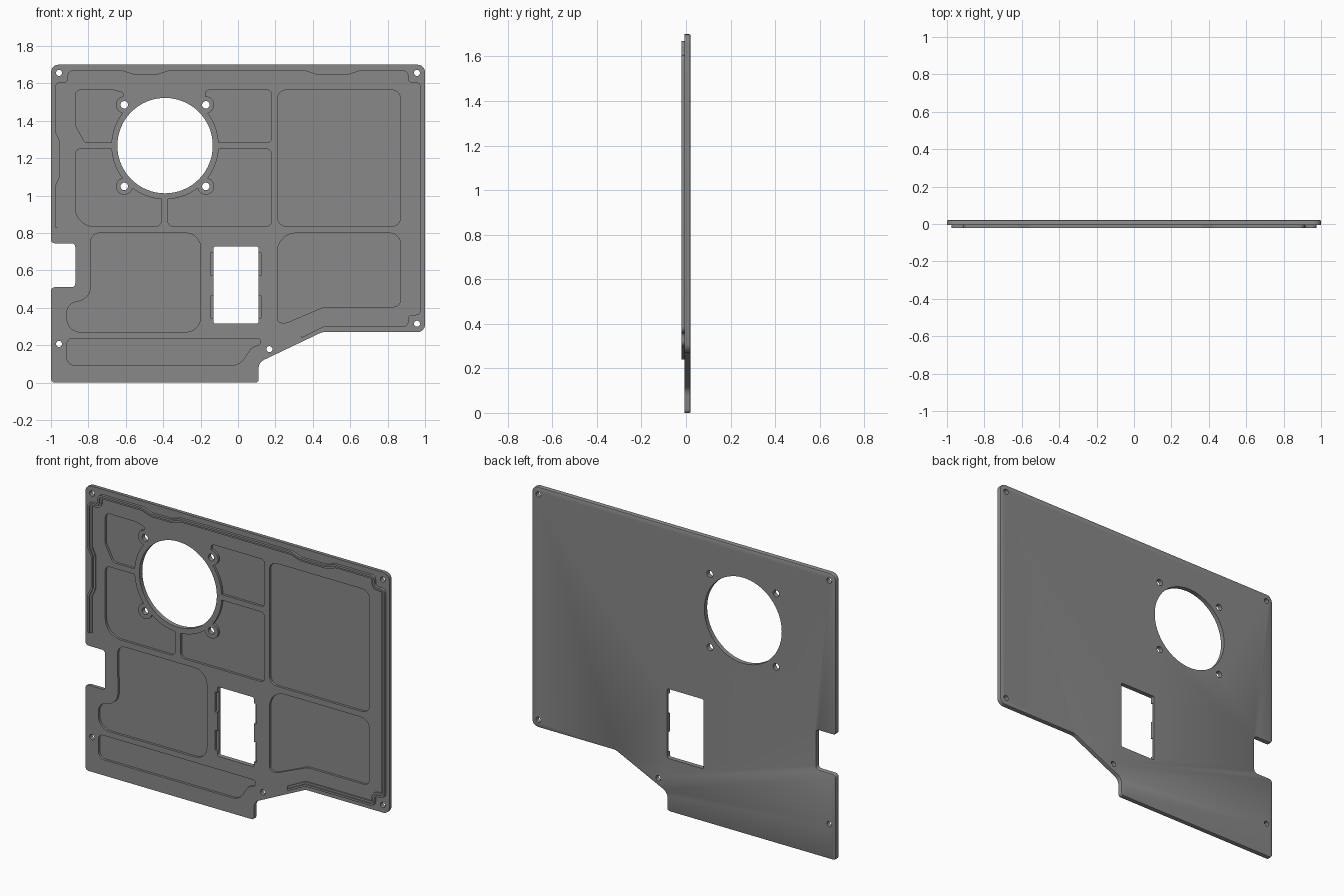
import bpy, bmesh, math
from mathutils import Vector

if "Cube" in bpy.data.objects:
    bpy.data.objects.remove(bpy.data.objects["Cube"])

FRONT, BACK, FLOOR, RIDGE = -0.006, 0.021, 0.008, -0.021

grey = bpy.data.materials.new("grey_metal")
grey.diffuse_color = (0.25, 0.25, 0.25, 1)
grey.use_nodes = True
grey.node_tree.nodes["Principled BSDF"].inputs["Base Color"].default_value = grey.diffuse_color


def fillet(points, closed=True, steps=5):
    """Round the corners of a path of (x, z, radius) points."""
    out, n = [], len(points)
    for i, (x, z, r) in enumerate(points):
        p = Vector((x, z))
        if r == 0 or (not closed and i in (0, n - 1)):
            out.append(p)
            continue
        a = Vector(points[i - 1][:2]) - p
        b = Vector(points[(i + 1) % n][:2]) - p
        half = a.angle(b) / 2
        la, lb = a.length, b.length
        a.normalize()
        b.normalize()
        t = min(r / math.tan(half), 0.48 * la, 0.48 * lb)
        r = t * math.tan(half)
        c = p + (a + b).normalized() * (r / math.sin(half))
        s, e = p + a * t - c, p + b * t - c
        sweep = math.atan2(s.x * e.y - s.y * e.x, s.dot(e))
        for k in range(steps + 1):
            ang = math.atan2(s.y, s.x) + sweep * k / steps
            out.append(c + Vector((math.cos(ang), math.sin(ang))) * r)
    return out


def circle(x, z, r, n=24):
    return [Vector((x + r * math.cos(k * math.tau / n),
                    z + r * math.sin(k * math.tau / n))) for k in range(n)]


def rect(x0, x1, z0, z1, r, low_left=None):
    return fillet([(x0, z0, low_left or r), (x1, z0, r), (x1, z1, r), (x0, z1, r)])


def prism(bm, path, y0, y1):
    """Extrude a closed path from y0 to y1."""
    f = bm.faces.new([bm.verts.new((p.x, y0, p.y)) for p in path])
    ext = bmesh.ops.extrude_face_region(bm, geom=[f])["geom"]
    bmesh.ops.translate(bm, vec=(0, y1 - y0, 0),
                        verts=[v for v in ext if isinstance(v, bmesh.types.BMVert)])


def finish(bm, name):
    bmesh.ops.recalc_face_normals(bm, faces=bm.faces)
    me = bpy.data.meshes.new(name)
    bm.to_mesh(me)
    bm.free()
    me.materials.append(grey)
    ob = bpy.data.objects.new(name, me)
    bpy.context.collection.objects.link(ob)
    return ob


def prisms(name, paths, y0, y1):
    bm = bmesh.new()
    for p in paths:
        prism(bm, p, y0, y1)
    return finish(bm, name)


def cut(ob, *cutters):
    """Subtract the cutters for good and remove them."""
    for c in cutters:
        mod = ob.modifiers.new(c.name, 'BOOLEAN')
        mod.operation, mod.solver, mod.object = 'DIFFERENCE', 'EXACT', c
    bpy.context.view_layer.update()
    me = bpy.data.meshes.new_from_object(
        ob.evaluated_get(bpy.context.evaluated_depsgraph_get()))
    ob.modifiers.clear()
    ob.data = me
    for c in cutters:
        bpy.data.objects.remove(c)


# Plate outline with a side notch and a slanted lower edge, back rim rounded
bm = bmesh.new()
prism(bm, fillet([
    (-1, 0, .02), (.11, 0, .015), (.11, .108, .05), (.45, .27, .06), (1, .27, .04),
    (1, 1.7, .04), (-1, 1.7, .04), (-1, .745, .02), (-.87, .745, .02),
    (-.87, .51, .02), (-1, .51, .02)]), FRONT, BACK)
rim = [e for e in bm.edges if all(v.co.y > BACK - 1e-4 for v in e.verts)]
bmesh.ops.bevel(bm, geom=rim, offset=.007, segments=2, profile=.5, affect='EDGES')
plate = finish(bm, "cover_plate")

# Four pockets around the fan, kept clear of the fan rim and its screw bosses
FX, FZ = -.39, 1.267
fan_screws = [(FX + sx * .218, FZ + sz * .218) for sx in (-1, 1) for sz in (-1, 1)]
fan_pockets = prisms("fan_pockets", [
    fillet([(-.82, 1.283, .03), (-.615, 1.283, .01), (-.615, 1.55, .01),
            (-.67, 1.565, .03), (-.87, 1.565, .03), (-.87, 1.38, .05)]),
    rect(-.175, .18, 1.283, 1.565, .025),
    rect(-.87, -.41, .835, 1.25, .03, .1),
    rect(-.375, .18, .835, 1.25, .03)], -.1, FLOOR)
cut(fan_pockets,
    prisms("fan_rim", [circle(FX, FZ, .287, 64)], -.2, .2),
    prisms("fan_bosses", [circle(x, z, .045) for x, z in fan_screws], -.2, .2))

# Panel pockets and the clip recesses beside the window
panel_pockets = prisms("panel_pockets", [
    rect(.21, .87, .835, 1.565, .05),
    fillet([(.21, .80, .1), (.87, .80, .06), (.87, .405, .04), (.46, .405, .1),
            (.26, .32, .03), (.21, .32, .03)]),
    fillet([(-.79, .80, .05), (-.2, .80, .08), (-.2, .27, .08), (-.915, .27, .08),
            (-.915, .42, .06), (-.785, .45, .09)]),
    fillet([(-.915, .237, .03), (.12, .237, .02), (.12, .205, .02), (.07, .185, .03),
            (.01, .093, .08), (-.915, .093, .04)]),
    rect(-.147, .125, .345, .465, .004),
    rect(-.147, .125, .573, .693, .004)], -.1, FLOOR)

# Fan opening, window and screw holes
CX, TOP, LOW = .957, 1.656, .315
rim_screws = [(-CX, TOP), (CX, TOP), (CX, LOW), (-CX, .207), (.168, .179)]
holes = prisms("holes", [circle(FX, FZ, .255, 64), rect(-.131, .109, .315, .728, .01)]
               + [circle(x, z, .02) for x, z in fan_screws]
               + [circle(x, z, .016) for x, z in rim_screws], -.1, .1)
cut(plate, fan_pockets, panel_pockets, holes)


# Stepped sealing ridge that follows the rim and dodges the corner screws
def dodge(x, z):
    """Corner detour around a screw, listed from the side edge inward."""
    sx, sz = math.copysign(.066, x), .062 if z > 1 else -.062
    return [(x, z - sz, .015), (x - sx, z - sz, .045), (x - sx, z, .015)]


def jog(x, z, half, run, dx, dz):
    """Shallow sideways step in a straight run, centred on x, z."""
    along = Vector((0, 1)) if dx else Vector((1, 0))
    pts = []
    for d, inset in ((-half, 0), (run - half, 1), (half - run, 1), (half, 0)):
        p = Vector((x, z)) + along * d + Vector((dx, dz)) * inset
        pts.append((p.x, p.y, .03))
    return pts


X, T, B = .965, 1.657, .31
path = fillet(
    [(-X, .83, 0)] + jog(-X, 1.195, .145, .05, .023, 0) + dodge(-X, T)
    + jog(-.495, T, .125, .06, 0, -.02) + jog(.505, T, .145, .06, 0, -.02)
    + dodge(X, T)[::-1] + dodge(X, B) + [(.455, B, .04), (.335, .25, 0)], closed=False)
profile = [(.012, FRONT + .001), (.012, RIDGE), (0, RIDGE), (0, -.013),
           (-.012, -.013), (-.012, FRONT + .001)]
bm = bmesh.new()
rings = []
for i, p in enumerate(path):
    d0 = (p - path[max(i - 1, 0)]).normalized()
    d1 = (path[min(i + 1, len(path) - 1)] - p).normalized()
    t = (d0 + d1).normalized()
    side = Vector((-t.y, t.x)) / max(t.dot(d1 if d1.length else d0), .5)
    rings.append([bm.verts.new((p.x + side.x * o, y, p.y + side.y * o)) for o, y in profile])
for a, b in zip(rings, rings[1:]):
    for k in range(6):
        j = (k + 1) % 6
        bm.faces.new((a[k], a[j], b[j], b[k]))
bm.faces.new(rings[0])
bm.faces.new(rings[-1])
ridge = finish(bm, "sealing_ridge")

# Smooth the rounded walls, keep the machined edges sharp
for ob in (plate, ridge):
    ob.select_set(True)
bpy.context.view_layer.objects.active = plate
bpy.ops.object.shade_smooth_by_angle(angle=math.radians(30))
